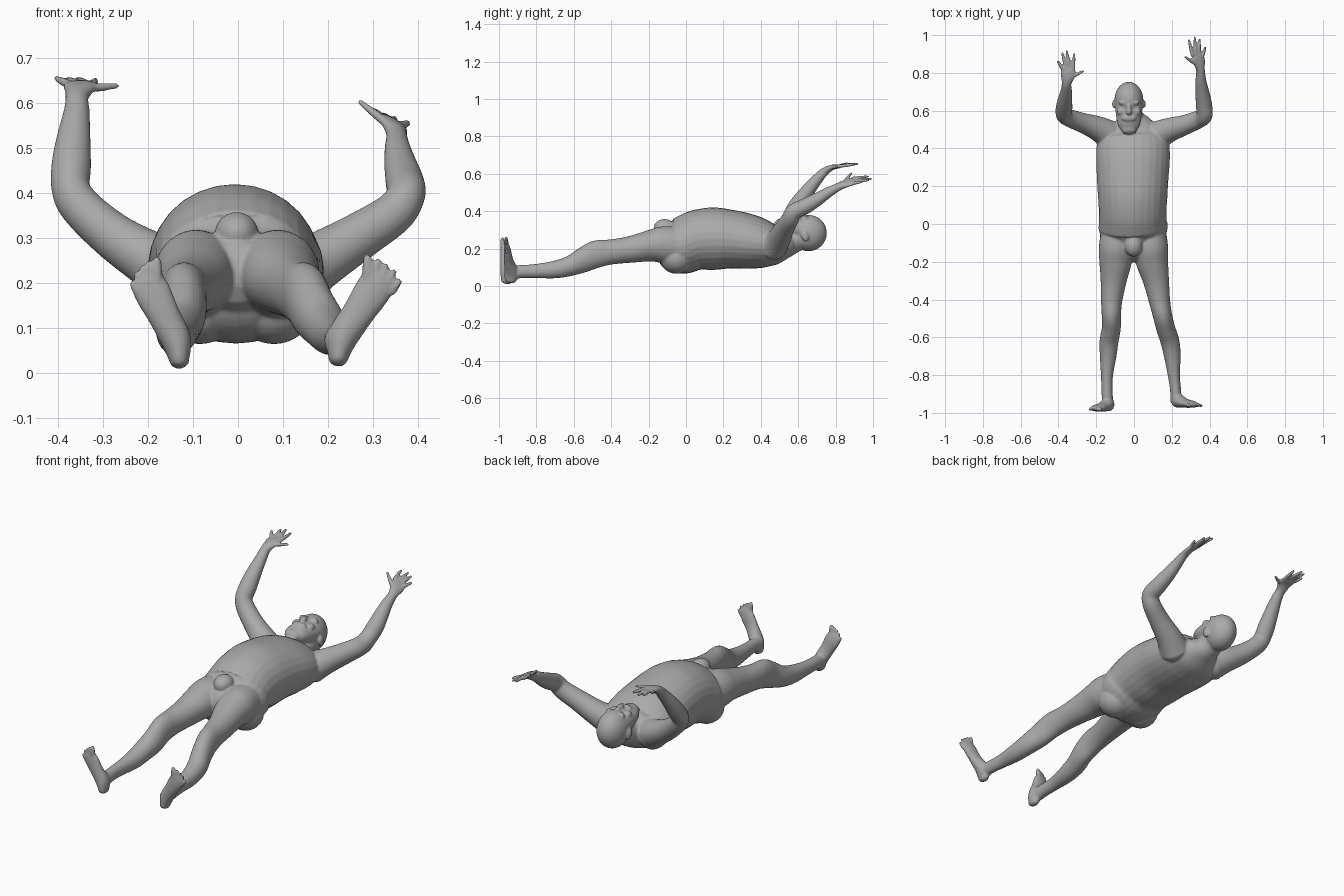
import bpy, bmesh, math
from mathutils import Vector, Matrix

bm = bmesh.new()
Z, Y = Vector((0, 0, 1)), Vector((0, 1, 0))


def spline(p, i, t):
    """Catmull-Rom interpolation of whole sections (x, y, z, width, depth)."""
    a, b, c, d = (p[min(max(i + k, 0), len(p) - 1)] for k in (-1, 0, 1, 2))
    return [0.5 * (2 * v + (w - u) * t + (2 * u - 5 * v + 4 * w - x) * t * t
            + (3 * v - u - 3 * w + x) * t ** 3) for u, v, w, x in zip(a, b, c, d)]


def loft(sections, ref=Z, n=28, steps=5):
    """Closed tube through elliptical sections, with rounded ends."""
    s = [spline(sections, i, k / steps) for i in range(len(sections) - 1) for k in range(steps)]
    s.append(list(sections[-1]))
    pts = [Vector(q[:3]) for q in s]
    rings = []

    def ring(c, t, a, b):
        side = t.cross(ref).normalized()
        up = side.cross(t).normalized()
        rings.append([bm.verts.new(c + side * a * math.cos(f) + up * b * math.sin(f))
                      for f in (2 * math.pi * j / n for j in range(n))])

    def cap(k, t, sign, angles):
        a, b = s[k][3:]
        for f in angles:
            ring(pts[k] + t * sign * min(a, b) * 0.8 * math.sin(f), t, a * math.cos(f), b * math.cos(f))

    t0 = (pts[1] - pts[0]).normalized()
    t1 = (pts[-1] - pts[-2]).normalized()
    cap(0, t0, -1, (1.4, 1.0, 0.5))
    for k, q in enumerate(s):
        t = (pts[min(k + 1, len(s) - 1)] - pts[max(k - 1, 0)]).normalized()
        ring(pts[k], t, q[3], q[4])
    cap(-1, t1, 1, (0.5, 1.0, 1.4))
    for r, q in zip(rings, rings[1:]):
        for j in range(n):
            bm.faces.new((r[j], r[(j + 1) % n], q[(j + 1) % n], q[j]))
    bm.faces.new(rings[0][::-1])
    bm.faces.new(rings[-1])


def blob(c, r, tilt=0):
    m = Matrix.Translation(c) @ Matrix.Rotation(tilt, 4, 'X') @ Matrix.Diagonal((*r, 1))
    bmesh.ops.create_uvsphere(bm, u_segments=24, v_segments=16, radius=1, matrix=m)


def digit(base, tip, r0, r1):
    mid = (Vector(base) + Vector(tip)) / 2
    loft([(*base, r0, r0), (*mid, r0, r0), (*tip, r1, r1)], Vector((0.3, 0.2, 1)), 12, 3)


# torso and neck
loft([(-.003, -.13, .225, .12, .09), (-.005, -.08, .215, .165, .135), (-.005, -.02, .215, .183, .15),
      (-.007, .015, .23, .179, .155), (-.007, .07, .247, .179, .162), (-.007, .15, .253, .184, .167),
      (-.007, .25, .249, .19, .156), (-.005, .35, .235, .195, .145), (-.005, .43, .22, .19, .125),
      (-.007, .48, .213, .165, .1), (-.012, .53, .22, .11, .072), (-.02, .57, .235, .07, .062),
      (-.025, .62, .26, .06, .06)])
# groin and buttocks
blob((-.003, -.115, .312), (.048, .058, .046))
for x in (-.085, .08):
    blob((x, -.05, .15), (.09, .09, .085))

# legs: y, z, width, depth shared; x differs per side
leg = [(-.06, .215, .088, .1), (-.13, .22, .092, .098), (-.2, .213, .086, .083), (-.3, .195, .069, .071),
       (-.4, .182, .057, .067), (-.48, .17, .051, .073), (-.55, .138, .05, .066), (-.62, .107, .05, .054),
       (-.7, .088, .044, .047), (-.8, .08, .032, .038), (-.88, .077, .029, .035), (-.935, .072, .03, .038)]
left_x = (-.09, -.094, -.098, -.108, -.118, -.12, -.12, -.132, -.137, -.143, -.143, -.14)
right_x = (.085, .089, .096, .117, .134, .15, .167, .19, .203, .211, .22, .222)
for xs in (left_x, right_x):
    loft([(x, *q) for x, q in zip(xs, leg)])

# feet with toes; the right one turns out a little more
foot = [(-.13, -.957, .028, .022, .033), (-.138, -.955, .075, .034, .037), (-.165, -.968, .13, .036, .025),
        (-.19, -.974, .18, .041, .019), (-.204, -.978, .208, .036, .013)]
toes = [((-.18, .205), (-.18, .252), .012), ((-.193, .2), (-.198, .245), .009), ((-.204, .195), (-.213, .236), .008),
        ((-.214, .187), (-.226, .222), .008), ((-.222, .175), (-.236, .2), .008)]
for place in (lambda x, y, z: (x, y, z),
              lambda x, y, z: (.222 + (-x - .13) * 1.3, y + .02, z + .005)):
    loft([(*place(*q[:3]), *q[3:]) for q in foot], Y)
    for (bx, bz), (tx, tz), r in toes:
        digit(place(bx, -.979, bz), place(tx, -.982, tz), r, r * .8)

# arms running into the palms
loft([(-.13, .47, .215, .08, .08), (-.19, .505, .25, .066, .064), (-.27, .535, .3, .053, .053),
      (-.34, .56, .36, .047, .047), (-.37, .577, .405, .043, .045), (-.37, .615, .46, .044, .043),
      (-.365, .66, .52, .038, .036), (-.358, .71, .58, .029, .028), (-.357, .745, .614, .026, .022),
      (-.35, .785, .635, .038, .014), (-.348, .82, .64, .04, .011)])
loft([(.12, .465, .215, .08, .08), (.18, .495, .25, .066, .064), (.27, .525, .305, .053, .053),
      (.345, .555, .355, .047, .047), (.372, .577, .395, .043, .045), (.37, .635, .425, .043, .042),
      (.361, .7, .462, .037, .036), (.354, .76, .5, .029, .028), (.352, .815, .53, .024, .021),
      (.345, .86, .55, .036, .014), (.335, .89, .56, .038, .011)], Vector((.45, 0, .89)))

# fingers and thumbs
for base, tip in (((-.378, .82, .642), (-.403, .862, .655)), ((-.36, .825, .643), (-.38, .905, .653)),
                  ((-.34, .83, .643), (-.357, .917, .653)), ((-.322, .825, .641), (-.316, .9, .65)),
                  ((-.335, .775, .632), (-.268, .81, .638)),
                  ((.361, .885, .549), (.378, .936, .555)), ((.344, .895, .557), (.347, .978, .566)),
                  ((.326, .898, .567), (.321, .99, .573)), ((.309, .892, .576), (.291, .974, .585)),
                  ((.328, .845, .556), (.27, .885, .603))):
    digit(base, tip, .0095, .0065)

# head: skull, bearded jaw, nose, brow, cheeks, moustache, ears
hx = -.027
blob((hx, .655, .283), (.077, .098, .097))
loft([(hx, .66, .295, .076, .078), (hx, .58, .311, .069, .06), (hx, .525, .324, .059, .045),
      (hx, .497, .333, .042, .028)])
loft([(hx, .632, .37, .009, .012), (hx, .608, .378, .012, .014), (hx, .59, .38, .017, .014)], n=16)
blob((hx, .56, .365), (.04, .018, .014))
for s in (-1, 1):
    blob((hx + s * .03, .642, .363), (.026, .012, .014))
    blob((hx + s * .04, .595, .35), (.022, .022, .018))
    blob((hx + s * .028, .621, .356), (.013, .008, .009))
    blob((hx + s * .079, .635, .268), (.01, .02, .03), .3)

# skin: fuse all parts into one smooth surface
bmesh.ops.recalc_face_normals(bm, faces=bm.faces)
mesh = bpy.data.meshes.new("body")
bm.to_mesh(mesh)
bm.free()
body = bpy.data.objects.new("body", mesh)
bpy.context.collection.objects.link(body)
skin = bpy.data.materials.new("grey")
skin.diffuse_color = (.4, .4, .4, 1)
mesh.materials.append(skin)
remesh = body.modifiers.new("fuse", 'REMESH')
remesh.mode = 'VOXEL'
remesh.voxel_size = .0055
remesh.use_smooth_shade = True
smooth = body.modifiers.new("soften", 'SMOOTH')
smooth.factor = .5
smooth.iterations = 4
